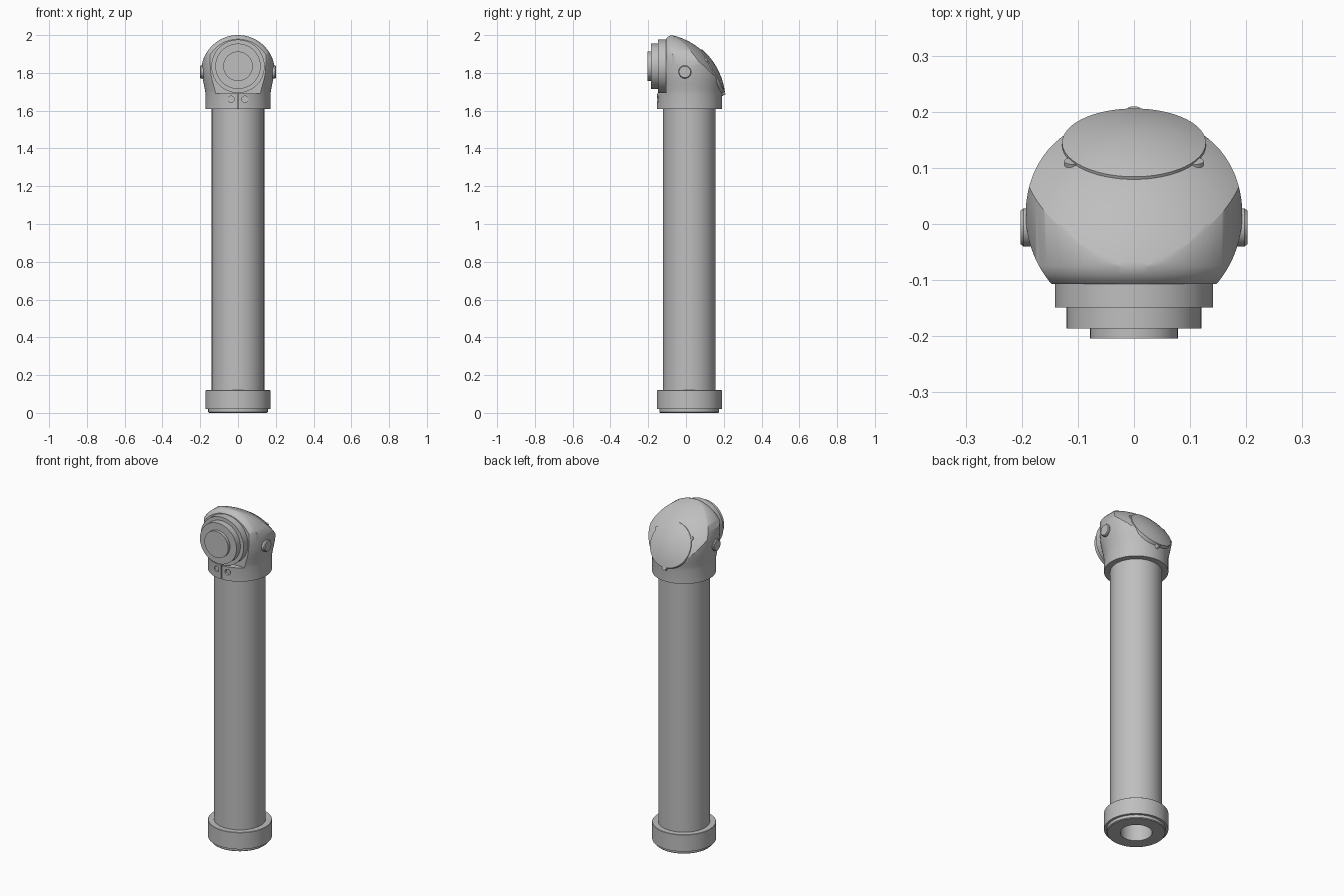
import bpy, bmesh, math
from mathutils import Matrix, Vector

old = bpy.data.objects.get("Cube")
if old:
    bpy.data.objects.remove(old, do_unlink=True)

GREY = (0.52, 0.52, 0.52, 1)
mat = bpy.data.materials.new("light grey metal")
mat.use_nodes = True
mat.diffuse_color = GREY
mat.node_tree.nodes["Principled BSDF"].inputs["Base Color"].default_value = GREY

AXIS_Y = 0.018            # tube axis offset
UP = Vector((0, 0, 1))


def finish(name, bm):
    bmesh.ops.recalc_face_normals(bm, faces=bm.faces)
    mesh = bpy.data.meshes.new(name)
    bm.to_mesh(mesh)
    bm.free()
    mesh.materials.append(mat)
    ob = bpy.data.objects.new(name, mesh)
    bpy.context.scene.collection.objects.link(ob)
    return ob


def loft(name, rings):
    """Skin closed rings of points and cap both ends."""
    bm = bmesh.new()
    loops = [[bm.verts.new(p) for p in ring] for ring in rings]
    n = len(loops[0])
    for a, b in zip(loops, loops[1:]):
        for i in range(n):
            j = (i + 1) % n
            bm.faces.new((a[i], a[j], b[j], b[i]))
    bm.faces.new(loops[0])
    bm.faces.new(loops[-1])
    return finish(name, bm)


def lathe(name, profile, origin, axis=UP, n=96):
    """Turn (radius, height) pairs around an axis."""
    m = Matrix.Translation(origin) @ Vector(axis).to_track_quat('Z', 'Y').to_matrix().to_4x4()
    return loft(name, [[m @ Vector((r * math.cos(math.tau * i / n),
                                    r * math.sin(math.tau * i / n), h))
                        for i in range(n)] for r, h in profile])


def box(name, low, high):
    (x, y, z), (X, Y, Z) = low, high
    return loft(name, [[(x, y, h), (X, y, h), (X, Y, h), (x, Y, h)] for h in (z, Z)])


def carve(ob, cutter, operation):
    mod = ob.modifiers.new("carve", 'BOOLEAN')
    mod.operation, mod.solver, mod.object = operation, 'EXACT', cutter
    bpy.context.view_layer.objects.active = ob
    bpy.ops.object.modifier_apply(modifier=mod.name)
    bpy.data.objects.remove(cutter, do_unlink=True)


def smooth(ob, angle=35):
    bpy.ops.object.select_all(action='DESELECT')
    ob.select_set(True)
    bpy.context.view_layer.objects.active = ob
    bpy.ops.object.shade_smooth_by_angle(angle=math.radians(angle))


tube_foot = (0, AXIS_Y, 0)
parts = []

# Long tube and the hollow end collar
parts.append(lathe("tube", [(0.139, 0.11), (0.139, 1.63)], tube_foot))
parts.append(lathe("end_collar", [
    (0.085, 0.1), (0.085, 0), (0.154, 0), (0.158, 0.004), (0.158, 0.02),
    (0.172, 0.02), (0.172, 0.118), (0.17, 0.12), (0.13, 0.12)], tube_foot))

# Joint housing: flared column trimmed by an arch, a shallow dome and a front plane
head = lathe("joint_housing", [
    (0.172, 1.61), (0.172, 1.69), (0.175, 1.71), (0.181, 1.74), (0.187, 1.77),
    (0.191, 1.8), (0.193, 1.84), (0.193, 2.1)], tube_foot, n=128)


def arch(y, r, n=64):
    curve = [(r * math.cos(math.pi * i / n), y, 1.805 + r * math.sin(math.pi * i / n))
             for i in range(n + 1)]
    return [(r, y, 1.5)] + curve + [(-r, y, 1.5)]


carve(head, loft("arch_cutter", [arch(y, r) for y, r in (
    (-0.3, 0.168), (-0.11, 0.17), (-0.1, 0.182), (-0.09, 0.19),
    (-0.075, 0.195), (0.3, 0.196))]), 'INTERSECT')

dome_centre = Vector((0, -0.152, 1.652))
bm = bmesh.new()
bmesh.ops.create_uvsphere(bm, u_segments=128, v_segments=64, radius=0.356,
                          matrix=Matrix.Translation(dome_centre))
carve(head, finish("dome_cutter", bm), 'INTERSECT')
carve(head, box("front_cutter", (-0.4, -0.4, 1.692), (0.4, -0.107, 2.2)), 'DIFFERENCE')

# Clamp slit and screw pockets on the front of the neck
carve(head, box("slit_cutter", (-0.003, -0.3, 1.6), (0.003, -0.13, 1.7)), 'DIFFERENCE')
for side in (-1, 1):
    carve(head, lathe("pocket_cutter", [(0.017, 0.138), (0.017, 0.3)],
                      (side * 0.037, 0, 1.66), (0, -1, 0), 32), 'DIFFERENCE')
    parts.append(lathe("clamp_screw", [(0.012, 0.12), (0.012, 0.143)],
                       (side * 0.037, 0, 1.66), (0, -1, 0), 24))
parts.append(head)

# Stepped output flange on the front
parts.append(lathe("output_flange", [
    (0.141, 0.08), (0.141, 0.149), (0.12, 0.149), (0.12, 0.186),
    (0.078, 0.186), (0.078, 0.204)], (0, 0, 1.835), (0, -1, 0)))

# Round bosses on both sides
for side, label in ((-1, "right"), (1, "left")):
    parts.append(lathe(label + "_boss", [
        (0.034, 0.15), (0.034, 0.197), (0.03, 0.202)],
        (0, -0.006, 1.805), (side, 0, 0), 48))

# Domed rear cover with three fastening ears
tilt = Vector((0, 0.88, 0.475)).normalized()
slope_up = Vector((0, -tilt.z, tilt.y))
parts.append(lathe("rear_cover", [(0.128, 0.3)] + [
    (r, math.sqrt(0.361 ** 2 - r * r)) for r in (0.128, 0.1, 0.075, 0.05, 0.025, 0.004)],
    dome_centre, tilt))
for turn in (60, 180, 300):
    a = math.radians(turn)
    spot = dome_centre + 0.128 * (math.sin(a) * Vector((1, 0, 0)) + math.cos(a) * slope_up)
    parts.append(lathe("cover_ear", [(0.013, 0.3), (0.013, 0.335)], spot, tilt, 24))

for part in parts:
    smooth(part)
